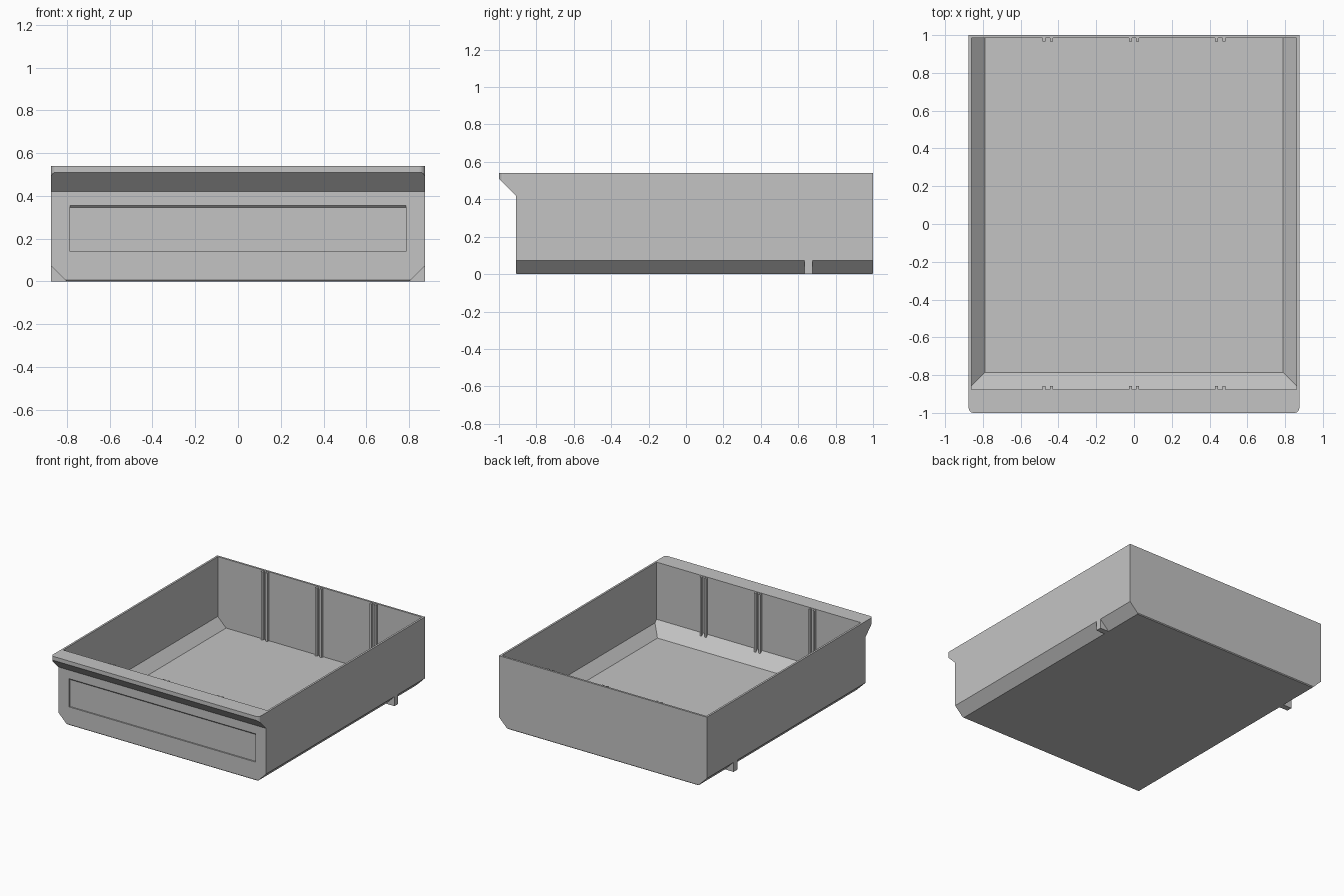
import bpy
import bmesh
from mathutils import Vector

cube = bpy.data.objects.get("Cube")
if cube:
    bpy.data.objects.remove(cube, do_unlink=True)

grey = bpy.data.materials.new("light_grey")
grey.use_nodes = True
grey.diffuse_color = (0.55, 0.55, 0.55, 1)
grey.node_tree.nodes["Principled BSDF"].inputs["Base Color"].default_value = (0.55, 0.55, 0.55, 1)

HALF_W, HEIGHT, BACK, FRONT, LIP = 0.875, 0.54, 1.0, -0.91, -1.0
CHAMFER = 0.073
IN_W, IN_BACK, IN_FRONT, FLOOR = 0.86, 0.985, -0.875, 0.015


def prism(axis, profile, start, end):
    """Extrude a 2D profile along x (profile is y, z) or y (profile is x, z)."""
    bm = bmesh.new()

    def place(p, t):
        return (t, p[0], p[1]) if axis == "x" else (p[0], t, p[1])
    face = bm.faces.new([bm.verts.new(place(p, start)) for p in profile])
    ext = bmesh.ops.extrude_face_region(bm, geom=[face])
    move = Vector(place((0, 0), end - start))
    bmesh.ops.translate(bm, vec=move, verts=[v for v in ext["geom"] if isinstance(v, bmesh.types.BMVert)])
    bmesh.ops.recalc_face_normals(bm, faces=bm.faces)
    return bm


def slice_off(bm, point, normal):
    """Remove everything on the normal's side of a plane and cap the cut."""
    cut = bmesh.ops.bisect_plane(bm, geom=bm.verts[:] + bm.edges[:] + bm.faces[:],
                                 plane_co=point, plane_no=normal, clear_outer=True)
    edges = [e for e in cut["geom_cut"] if isinstance(e, bmesh.types.BMEdge)]
    bmesh.ops.contextual_create(bm, geom=edges)
    bmesh.ops.recalc_face_normals(bm, faces=bm.faces)


def finish(bm, name):
    mesh = bpy.data.meshes.new(name)
    bm.to_mesh(mesh)
    bm.free()
    mesh.materials.append(grey)
    obj = bpy.data.objects.new(name, mesh)
    bpy.context.collection.objects.link(obj)
    return obj


def carve(target, cutter):
    mod = target.modifiers.new("carve", "BOOLEAN")
    mod.operation = "DIFFERENCE"
    mod.solver = "EXACT"
    mod.object = cutter
    cutter.hide_render = True
    bpy.context.view_layer.objects.active = target
    bpy.ops.object.modifier_apply(modifier=mod.name)
    bpy.data.objects.remove(cutter, do_unlink=True)


# Drawer shell with the pull lip at the front
e = 0.006
shell = prism("x", [(FRONT, e), (FRONT + e, 0), (BACK - e, 0), (BACK, e), (BACK, HEIGHT),
                    (LIP, HEIGHT), (LIP, 0.51), (FRONT, 0.42)], -HALF_W, HALF_W)
for s in (-1, 1):
    slice_off(shell, (s * HALF_W, 0, CHAMFER), (s, 0, -1))
lip_edges = [ed for ed in shell.edges
             if all(abs(v.co.y - LIP) < 1e-4 for v in ed.verts)
             and abs(ed.verts[0].co.x - ed.verts[1].co.x) < 1e-4]
bmesh.ops.bevel(shell, geom=lip_edges, offset=0.025, segments=4, profile=0.5, affect="EDGES")
drawer = finish(shell, "drawer_shell")

# Hollow inside with sloping lower sides and front
cavity = prism("y", [(-IN_W, FLOOR), (IN_W, FLOOR), (IN_W, 0.7), (-IN_W, 0.7)], IN_FRONT, IN_BACK)
for s in (-1, 1):
    slice_off(cavity, (s * 0.79, 0, FLOOR), (s, 0, -1))
slice_off(cavity, (0, -0.785, FLOOR), (0, -1, -1))
carve(drawer, finish(cavity, "cavity_cutter"))

# Shallow label recess on the front
recess = prism("x", [(FRONT - 0.01, 0.14), (FRONT + 0.01, 0.14),
                     (FRONT + 0.01, 0.345), (FRONT - 0.01, 0.365)], -0.785, 0.785)
carve(drawer, finish(recess, "recess_cutter"))

# Pairs of divider ribs on the front and back walls
for wall, y0, y1, low in (("front", IN_FRONT - 0.005, IN_FRONT + 0.018, 0.075),
                          ("back", IN_BACK - 0.018, IN_BACK + 0.005, 0.01)):
    for i in (-1, 0, 1):
        for s in (-1, 1):
            x = i * 0.457 + s * 0.019
            rib = prism("y", [(x - 0.008, low), (x + 0.008, low),
                              (x + 0.008, 0.535), (x - 0.008, 0.535)], y0, y1)
            finish(rib, wall + "_divider_rib")

# Stop tabs under the side chamfers
for s, side in ((-1, "right"), (1, "left")):
    tab = prism("y", [(s * (HALF_W - CHAMFER), 0), (s * HALF_W, 0), (s * HALF_W, CHAMFER)], 0.633, 0.677)
    finish(tab, side + "_stop_tab")
